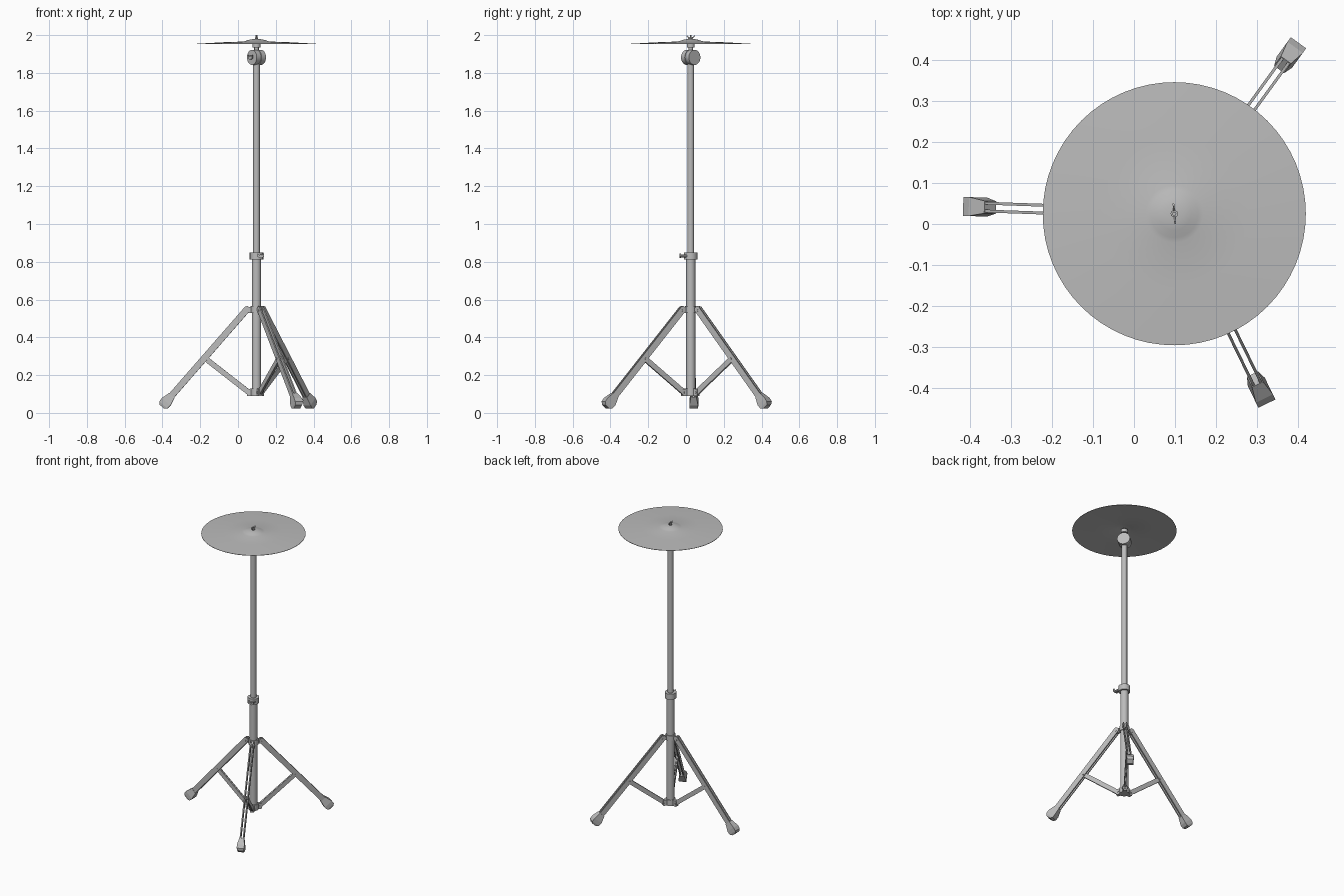
import bpy, bmesh
from math import radians, pi
from mathutils import Matrix, Vector

if "Cube" in bpy.data.objects:
    bpy.data.objects.remove(bpy.data.objects["Cube"])

metal = bpy.data.materials.new("grey metal")
metal.use_nodes = True
GREY = (0.5, 0.5, 0.5, 1)
metal.diffuse_color = GREY
metal.node_tree.nodes["Principled BSDF"].inputs["Base Color"].default_value = GREY

AXIS = Matrix.Translation((0.098, 0.025, 0))


def finish(bm, name, matrix, smooth=True):
    bmesh.ops.recalc_face_normals(bm, faces=bm.faces)
    mesh = bpy.data.meshes.new(name)
    bm.to_mesh(mesh)
    bm.free()
    mesh.materials.append(metal)
    obj = bpy.data.objects.new(name, mesh)
    obj.matrix_world = AXIS @ matrix
    bpy.context.collection.objects.link(obj)
    if smooth:
        bpy.ops.object.select_all(action='DESELECT')
        obj.select_set(True)
        bpy.context.view_layer.objects.active = obj
        bpy.ops.object.shade_smooth_by_angle(angle=radians(35))
    return obj


def lathe(name, profile, sides=16, matrix=Matrix()):
    """Spin a (radius, height) profile about local z."""
    bm = bmesh.new()
    verts = [bm.verts.new((r, 0, z)) for r, z in profile]
    edges = [bm.edges.new(pair) for pair in zip(verts, verts[1:])]
    bmesh.ops.spin(bm, geom=verts + edges, axis=(0, 0, 1), cent=(0, 0, 0),
                   angle=2 * pi, steps=sides)
    bmesh.ops.remove_doubles(bm, verts=bm.verts, dist=0.0001)
    return finish(bm, name, matrix)


def cylinder(name, r, z0, z1, sides=16, matrix=Matrix()):
    return lathe(name, [(0, z0), (r, z0), (r, z1), (0, z1)], sides, matrix)


def plate(name, outline, t, thickness, matrix):
    """Extrude an (x, z) outline to a plate centred on y = t."""
    bm = bmesh.new()
    face = bm.faces.new([bm.verts.new((x, t - thickness / 2, z)) for x, z in outline])
    out = bmesh.ops.extrude_face_region(bm, geom=[face])
    moved = [g for g in out["geom"] if isinstance(g, bmesh.types.BMVert)]
    bmesh.ops.translate(bm, verts=moved, vec=(0, thickness, 0))
    return finish(bm, name, matrix, False)


def bar(name, a, b, width, t, thickness, matrix):
    """Flat bar with clipped ends from a to b in the (x, z) plane."""
    a, b = Vector(a), Vector(b)
    d = (b - a).normalized()
    n = Vector((-d.y, d.x)) * width / 2
    c = d * width * 0.3
    outline = [a + n * 0.5, a + c + n, b - c + n, b + n * 0.5,
               b - n * 0.5, b - c - n, a + c - n, a - n * 0.5]
    return plate(name, outline, t, thickness, matrix)


def loft(name, sections, a, b, matrix):
    """Box sections (distance, height, width) placed along the line a to b."""
    a, b = Vector(a), Vector(b)
    d = (b - a).normalized()
    n = Vector((-d.y, d.x))
    bm = bmesh.new()
    rings = []
    for s, h, w in sections:
        ring = []
        for i, j in ((-1, -1), (1, -1), (1, 1), (-1, 1)):
            p = a + d * s + n * (h / 2 * i)
            ring.append(bm.verts.new((p.x, w / 2 * j, p.y)))
        rings.append(ring)
    for lo, hi in zip(rings, rings[1:]):
        for k in range(4):
            bm.faces.new((lo[k], lo[k - 1], hi[k - 1], hi[k]))
    bm.faces.new(rings[0])
    bm.faces.new(rings[-1])
    return finish(bm, name, matrix, False)


# Central tubes and collars
cylinder("lower_tube", 0.025, 0.09, 0.82, 12)
cylinder("upper_tube", 0.018, 0.80, 1.87, 12)
cylinder("height_collar", 0.036, 0.812, 0.85, 16)
cylinder("leg_hub", 0.031, 0.53, 0.565, 12)
cylinder("brace_hub", 0.031, 0.09, 0.13, 12)

# Height clamp screw with a small wing
side = Matrix.Translation((0.022, -0.02, 0.831)) @ Matrix.Rotation(radians(90), 4, 'X')
cylinder("clamp_screw", 0.008, 0, 0.035, 10, side)
wing = [(-0.018, 0.014), (-0.006, 0.003), (0.006, 0.003), (0.018, 0.014),
        (0.018, -0.004), (0.006, -0.01), (-0.006, -0.01), (-0.018, -0.004)]
plate("clamp_wing", wing, -0.055, 0.008, Matrix.Translation((0.022, 0, 0.831)))

# Three legs: paired rails, paired braces, pivots and rubber-style feet
TOP, FOOT = (0.04, 0.56), (0.49, 0.045)
for i, angle in enumerate((178, 54, -64), 1):
    turn = Matrix.Rotation(radians(angle), 4, 'Z')
    for word, s in (("left", 1), ("right", -1)):
        bar(f"leg_{i}_{word}_rail", TOP, FOOT, 0.034, s * 0.0095, 0.007, turn)
        bar(f"leg_{i}_{word}_brace", (0.28, 0.295), (0.03, 0.1), 0.028, s * 0.004, 0.006, turn)
    plate(f"leg_{i}_hinge", [(0.02, 0.53), (0.058, 0.53), (0.058, 0.555), (0.02, 0.565)],
          0, 0.012, turn)
    plate(f"leg_{i}_brace_lug", [(0.02, 0.09), (0.05, 0.09), (0.05, 0.125), (0.02, 0.13)],
          0, 0.024, turn)
    for x, z in ((0.053, 0.542), (0.27, 0.287), (0.04, 0.108)):
        across = turn @ Matrix.Translation((x, 0, z)) @ Matrix.Rotation(radians(90), 4, 'X')
        cylinder(f"leg_{i}_rivet", 0.006, -0.016, 0.016, 8, across)
    loft(f"leg_{i}_foot", [(0, 0.038, 0.03), (0.045, 0.06, 0.046), (0.068, 0.056, 0.046),
                           (0.08, 0.03, 0.038)], (0.448, 0.093), (0.5, 0.034), turn)

# Tilter drum lying across the pole, with an end knob
drum = (Matrix.Translation((0, 0, 1.882)) @ Matrix.Rotation(radians(40), 4, 'Z')
        @ Matrix.Rotation(radians(90), 4, 'Y'))
for name, z0, z1 in (("tilter_rear_disc", -0.032, -0.002), ("tilter_front_disc", 0.002, 0.032)):
    cylinder(name, 0.04, z0, z1, 24, drum)
cylinder("tilter_axle", 0.034, -0.01, 0.01, 24, drum)
cylinder("tilter_screw", 0.009, -0.045, -0.03, 10, drum)
plate("tilter_wing", wing, 0, 0.007, Matrix.Translation((-0.032, -0.027, 1.882))
      @ Matrix.Rotation(radians(-50), 4, 'Z'))

# Rod, seat, cymbal and wing nut
cylinder("top_rod", 0.005, 1.9, 2.0, 10)
cylinder("rod_socket", 0.012, 1.9, 1.94, 12)
cylinder("cymbal_seat", 0.021, 1.935, 1.958, 16)
lathe("cymbal", [(0, 1.979), (0.02, 1.979), (0.04, 1.975), (0.058, 1.969), (0.07, 1.966),
                 (0.18, 1.962), (0.32, 1.954), (0.32, 1.952), (0.18, 1.959), (0.07, 1.963),
                 (0.04, 1.97), (0, 1.974)], 64)
cylinder("nut", 0.009, 1.975, 1.988, 10)
nut_wing = [(-0.025, 1.996), (-0.008, 1.978), (0.008, 1.978), (0.025, 1.996),
            (0.019, 1.998), (0.006, 1.987), (-0.006, 1.987), (-0.019, 1.998)]
plate("nut_wing", nut_wing, 0, 0.004, Matrix.Rotation(radians(95), 4, 'Z'))
